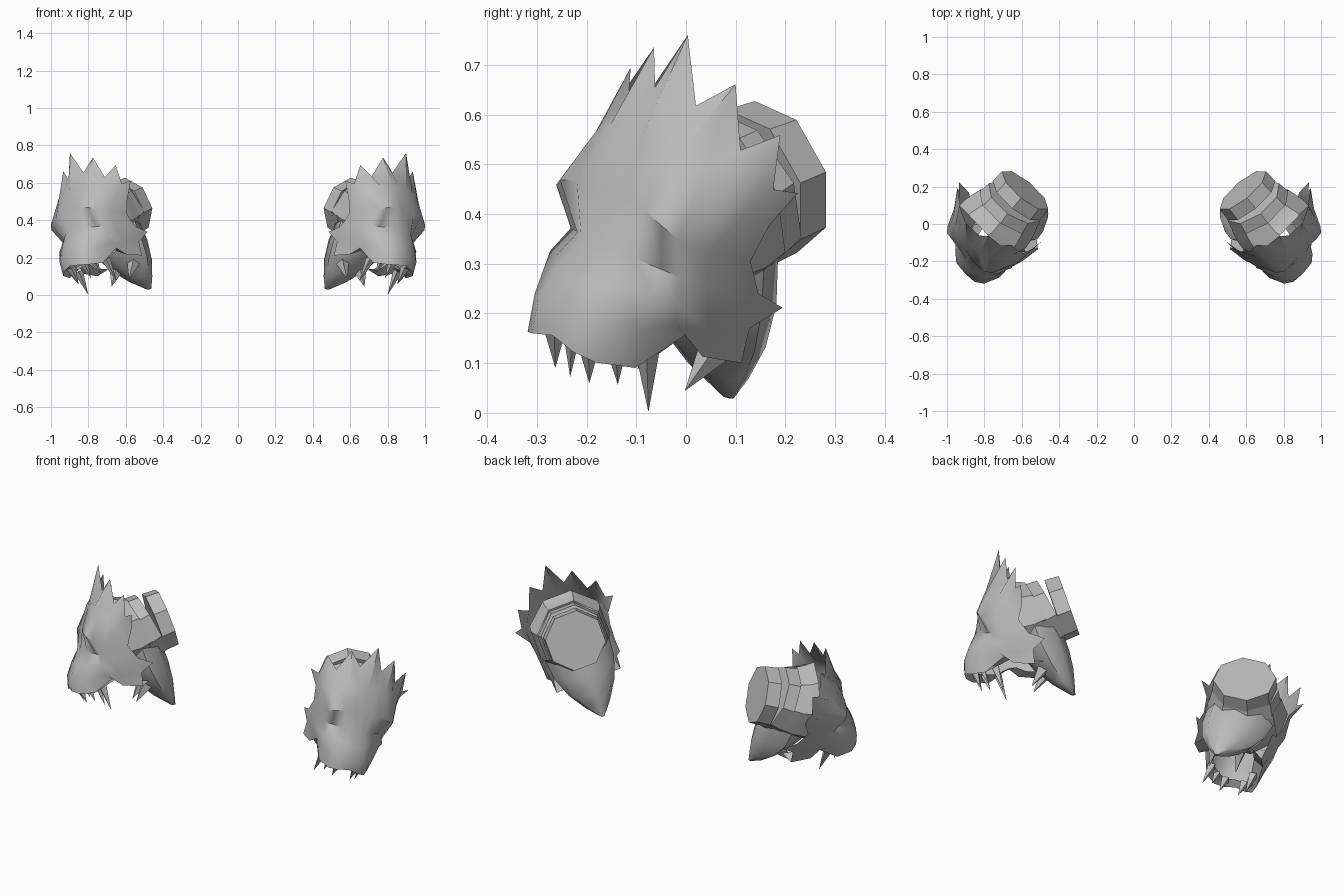
import bpy, bmesh, math
from mathutils import Vector

if "Cube" in bpy.data.objects:
    bpy.data.objects.remove(bpy.data.objects["Cube"])

# Each head is symmetric in its own frame, then rolled and turned outward
TURN, ROLL = math.radians(46), math.radians(18)
RIGHT = Vector((math.cos(TURN), math.sin(TURN), 0))
FWD = Vector((math.sin(TURN), -math.cos(TURN), 0))
UP = Vector((0, 0, 1))
SIDE = RIGHT * math.cos(ROLL) - UP * math.sin(ROLL)
TOP = UP * math.cos(ROLL) + RIGHT * math.sin(ROLL)
BASE = Vector((0.72, 0, 0.37))

grey = bpy.data.materials.new("plain grey")
grey.diffuse_color = (0.5, 0.5, 0.5, 1)
grey.use_nodes = True
grey.node_tree.nodes["Principled BSDF"].inputs["Base Color"].default_value = grey.diffuse_color


def add(name, pts, faces, angle=40, closed=True):
    """Make a part from (side, forward, up) points, once per shoulder."""
    for label, sx in (("right", 1), ("left", -1)):
        bm = bmesh.new()
        vs = []
        for a, f, h in pts:
            p = BASE + SIDE * a + FWD * f + TOP * h
            vs.append(bm.verts.new((p.x * sx, p.y, p.z)))
        for fc in faces:
            bm.faces.new([vs[i] for i in (fc if sx > 0 else fc[::-1])])
        if closed:
            bmesh.ops.recalc_face_normals(bm, faces=bm.faces)
        me = bpy.data.meshes.new(label + "_" + name)
        bm.to_mesh(me)
        bm.free()
        me.materials.append(grey)
        ob = bpy.data.objects.new(label + "_" + name, me)
        bpy.context.collection.objects.link(ob)
        bpy.ops.object.select_all(action='DESELECT')
        ob.select_set(True)
        bpy.context.view_layer.objects.active = ob
        bpy.ops.object.shade_smooth_by_angle(angle=math.radians(angle))


def loft(name, rings, angle=40, caps=True):
    """Loft through rings of points."""
    n = len(rings[0])
    pts = [p for ring in rings for p in ring]
    faces = [(j * n + i, j * n + (i + 1) % n, (j + 1) * n + (i + 1) % n, (j + 1) * n + i)
             for j in range(len(rings) - 1) for i in range(n)]
    if caps:
        faces += [tuple(range(n))[::-1], tuple(range(len(pts) - n, len(pts)))]
    add(name, pts, faces, angle)


# Face mask: half rows, mirrored across the nose
frill = [(0, .126, .41), (.06, .12, .28), (.12, .085, .345), (.165, .075, .22),
         (.22, .03, .27), (.235, .03, .16), (.275, 0, .165)]
face = [
    [(0, .19, .20), (.05, .19, .20), (.10, .18, .19), (.15, .155, .17), (.195, .12, .13), (.215, .07, .10), (.22, 0, .08)],
    [(0, .225, .08), (.05, .235, .08), (.10, .24, .07), (.15, .235, .055), (.18, .21, .035), (.205, .14, .02), (.21, .02, 0)],
    [(0, .26, -.03), (.045, .25, -.03), (.085, .22, -.035), (.125, .18, -.045), (.16, .16, -.05), (.195, .11, -.06), (.205, -.03, -.07)],
    [(0, .29, -.11), (.055, .285, -.10), (.10, .25, -.09), (.15, .215, -.095), (.175, .17, -.10), (.19, .09, -.11), (.205, -.11, -.10)],
    [(0, .315, -.18), (.065, .31, -.17), (.105, .28, -.17), (.14, .22, -.17), (.165, .14, -.15), (.18, .06, -.16), (.185, -.05, -.15)],
    [(0, .315, -.225), (.06, .31, -.24), (.10, .28, -.25), (.135, .20, -.25), (.155, .10, -.175), (.17, .05, -.215), (.18, -.055, -.225)],
]
palate = [(a * .72, f - .04, h * .5 - .09) for a, f, h in face[-1]]
rows = [frill] + face + [palate]
pts = []
for row in rows:
    pts += [(-a, f, h) for a, f, h in row[:0:-1]] + row
w = 13
faces = [(j * w + i, (j + 1) * w + i, (j + 1) * w + i + 1, j * w + i + 1)
         for j in range(len(rows) - 1) for i in range(w - 1)]
add("face_mask", pts, faces, 45, closed=False)


# Octagonal neck layers, each tilted about the side axis
def octagon(c, rad, tilt):
    t = math.radians(tilt)
    out = []
    for k in range(8):
        ang = math.pi * (k + .5) / 4
        s = rad * math.sin(ang)
        out.append((c[0] + rad * math.cos(ang), c[1] + s * math.sin(t), c[2] + s * math.cos(t)))
    return out


def neck(name, f, h, length, r0, r1, tilt):
    t = math.radians(tilt)
    end = (0, f + length * math.cos(t), h - length * math.sin(t))
    loft(name, [octagon((0, f, h), r0, tilt), octagon(end, r1, tilt)], 25)


neck("neck_cap", -.225, .11, .075, .16, .165, 18)
neck("neck_collar", -.14, .09, .08, .17, .185, 27)
# Back of the skull, flaring out from the collar to the spiked frill
loft("skull_back", [octagon((0, -.085, .07), .185, 27), octagon((0, -.03, .05), .20, 20),
                    octagon((0, .035, .04), .21, 8), octagon((0, .085, .05), .205, 0)], 40, caps=False)


# Throat and hanging lower jaw
def oval(f, h, ra, rf):
    return [(ra * math.cos(k * math.pi / 4), f + rf * math.sin(k * math.pi / 4), h)
            for k in range(8)]


loft("throat", [oval(-.05, 0, .18, .13), oval(-.09, -.12, .17, .13), oval(-.14, -.22, .13, .10),
                oval(-.19, -.30, .07, .055), oval(-.235, -.355, .012, .012)], 50)


# Teeth: small four-sided spikes in mirrored pairs
def spike(name, base, tip, size):
    b = Vector(base)
    d = (Vector(tip) - b).normalized()
    u = d.orthogonal().normalized()
    v = d.cross(u)
    p = [tuple(b + s * size) for s in (u, v, -u, -v)] + [tuple(tip)]
    add(name, p, [(3, 2, 1, 0)] + [(i, (i + 1) % 4, 4) for i in range(4)], 20)


for name, (a, f, h), (ta, tf, th), s in [
        ("upper_fang", (.11, .15, -.22), (.115, .11, -.35), .025),
        ("front_tooth", (.05, .26, -.22), (.05, .23, -.31), .025),
        ("side_tooth", (.09, .22, -.22), (.09, .19, -.30), .022),
        ("lower_fang", (.07, -.09, -.23), (.07, -.03, -.32), .035)]:
    for side, m in (("a", 1), ("b", -1)):
        spike(name + "_" + side, (a * m, f, h), (ta * m, tf, th), s)
